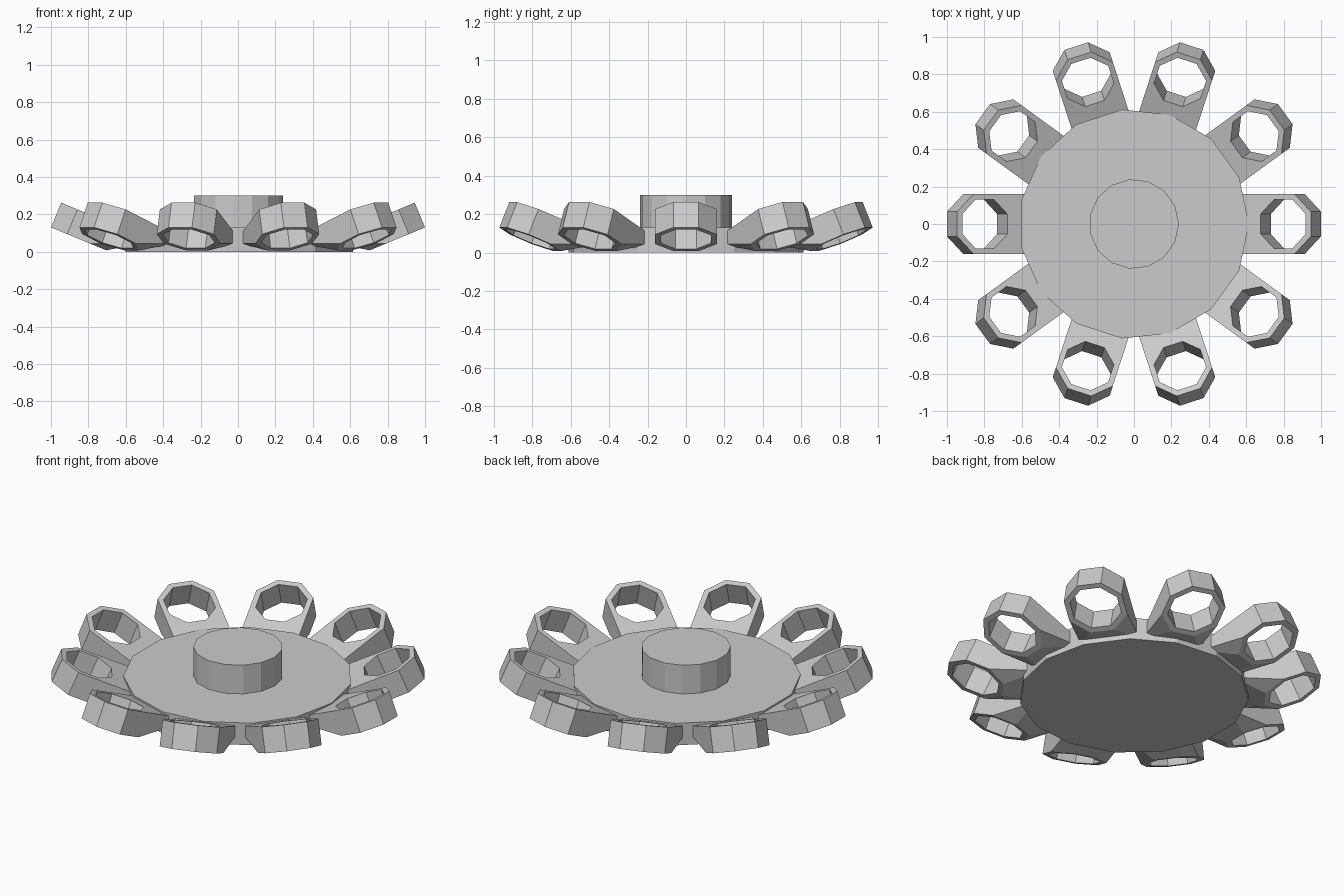
import bpy
import bmesh
from math import sin, cos, pi, radians
from mathutils import Matrix, Vector

old = bpy.data.objects.get("Cube")
if old:
    bpy.data.objects.remove(old, do_unlink=True)

grey = bpy.data.materials.new("light_grey")
grey.use_nodes = True
COLOUR = (0.6, 0.6, 0.6, 1)
grey.diffuse_color = COLOUR
grey.node_tree.nodes["Principled BSDF"].inputs["Base Color"].default_value = COLOUR


def ring_points(sides, radius, z, turn=0.0):
    return [Vector((radius * cos(turn + 2 * pi * i / sides),
                    radius * sin(turn + 2 * pi * i / sides), z)) for i in range(sides)]


def hull_object(name, points):
    """Make a convex solid around the points, with flat faces merged."""
    bm = bmesh.new()
    for p in points:
        bm.verts.new(p)
    res = bmesh.ops.convex_hull(bm, input=bm.verts[:])
    loose = [g for g in set(res["geom_interior"] + res["geom_unused"])
             if isinstance(g, bmesh.types.BMVert)]
    bmesh.ops.delete(bm, geom=loose, context="VERTS")
    bmesh.ops.dissolve_limit(bm, angle_limit=radians(1), verts=bm.verts[:], edges=bm.edges[:])
    bmesh.ops.recalc_face_normals(bm, faces=bm.faces[:])
    mesh = bpy.data.meshes.new(name)
    bm.to_mesh(mesh)
    bm.free()
    mesh.materials.append(grey)
    obj = bpy.data.objects.new(name, mesh)
    bpy.context.collection.objects.link(obj)
    return obj


def prism(name, sides, radius, bottom, top):
    return hull_object(name, ring_points(sides, radius, bottom) + ring_points(sides, radius, top))


# Central disc and raised hub
prism("base_disc", 15, 0.615, 0.0, 0.13)
prism("hub", 15, 0.24, 0.12, 0.3)

# Octagonal socket, tilted upward away from the disc
TILT = radians(22.5)
THICK = 0.143
HALF = 0.16
frame = Matrix.Translation((0.852, 0, 0.069)) @ Matrix.Rotation(-TILT, 4, "Y")


def octagon(half_width, low, high):
    r = half_width / cos(pi / 8)
    return [frame @ p for z in (low, high) for p in ring_points(8, r, z, pi / 8)]


arm_end = [Vector((0.52, y, z)) for y in (-HALF, HALF) for z in (0.045, 0.086)]
arm = hull_object("socket_arm_1", octagon(HALF, 0, THICK) + arm_end)

# Cut the open hole through the socket
cutter = hull_object("hole_cutter", octagon(0.13, -0.1, THICK + 0.1))
cut = arm.modifiers.new("hole", "BOOLEAN")
cut.operation = "DIFFERENCE"
cut.solver = "EXACT"
cut.object = cutter
bpy.context.view_layer.update()
cut_mesh = bpy.data.meshes.new_from_object(
    arm.evaluated_get(bpy.context.evaluated_depsgraph_get()))
arm.modifiers.clear()
arm.data = cut_mesh
bpy.data.objects.remove(cutter, do_unlink=True)

# Repeat the arm around the disc
for i in range(1, 10):
    copy = bpy.data.objects.new(f"socket_arm_{i + 1}", cut_mesh)
    copy.rotation_euler.z = i * pi / 5
    bpy.context.collection.objects.link(copy)
